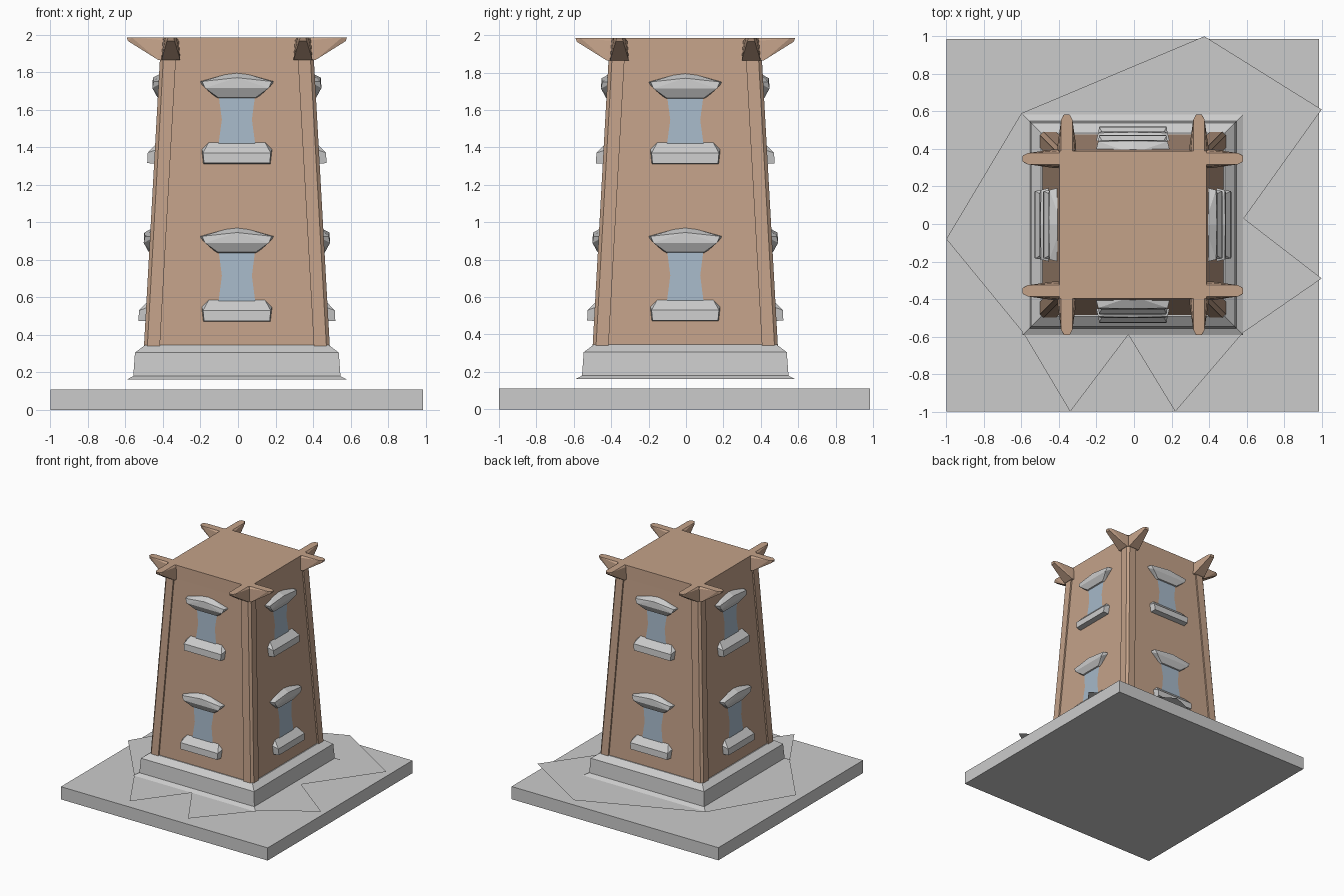
import bpy, bmesh, math
from mathutils import Vector, Matrix

if "Cube" in bpy.data.objects:
    bpy.data.objects.remove(bpy.data.objects["Cube"])

CX, CY = -0.006, -0.004   # tower axis


def material(name, rgb):
    m = bpy.data.materials.new(name)
    m.diffuse_color = (*rgb, 1)
    m.use_nodes = True
    m.node_tree.nodes["Principled BSDF"].inputs["Base Color"].default_value = m.diffuse_color
    return m


BROWN = material("clay", (0.55, 0.36, 0.25))
BLUE = material("glass", (0.38, 0.48, 0.58))


def finish(name, bm, mat=None):
    bmesh.ops.recalc_face_normals(bm, faces=bm.faces[:])
    me = bpy.data.meshes.new(name)
    bm.to_mesh(me)
    bm.free()
    ob = bpy.data.objects.new(name, me)
    bpy.context.collection.objects.link(ob)
    if mat:
        me.materials.append(mat)
    return ob


def hull(name, pts, mat=None):
    bm = bmesh.new()
    for p in pts:
        bm.verts.new(p)
    res = bmesh.ops.convex_hull(bm, input=bm.verts[:])
    junk = {g for g in res["geom_interior"] + res["geom_unused"]
            if isinstance(g, bmesh.types.BMVert)}
    bmesh.ops.delete(bm, geom=list(junk), context="VERTS")
    bmesh.ops.dissolve_limit(bm, angle_limit=0.02, verts=bm.verts[:], edges=bm.edges[:])
    return finish(name, bm, mat)


def square_loft(name, rings, mat=None):
    """Stack of square rings given as (half width, z)."""
    bm = bmesh.new()
    loops = [[bm.verts.new((CX + sx * h, CY + sy * h, z))
              for sx, sy in ((-1, -1), (1, -1), (1, 1), (-1, 1))] for h, z in rings]
    for a, b in zip(loops, loops[1:]):
        for i in range(4):
            j = (i + 1) % 4
            bm.faces.new((a[i], a[j], b[j], b[i]))
    bm.faces.new(loops[0])
    bm.faces.new(loops[-1])
    return finish(name, bm, mat)


def post_w(z):            # outer face of the corner posts
    return 0.495 - 0.085 * (z - 0.34) / 1.53


def wall_w(z):            # outer face of the walls
    return post_w(z) - 0.013


def side_point(side, u, d, z):
    """Point on a side: u across, d out from the wall, z up."""
    v = Matrix.Rotation(side * math.pi / 2, 3, "Z") @ Vector((u, -wall_w(z) - d, z))
    return (v.x + CX, v.y + CY, v.z)


# Ground slab
bm = bmesh.new()
bmesh.ops.create_cube(bm, size=1, matrix=Matrix.Translation((-0.0075, -0.0075, 0.055))
                      @ Matrix.Diagonal((1.985, 1.985, 0.11, 1)))
finish("ground_slab", bm)

# Thin jagged sheet around the foot
bm = bmesh.new()
outline = [(-0.6, 0.59), (-1, -0.08), (-0.59, -0.58), (-0.34, -1), (-0.03, -0.59), (0.22, -1),
           (0.58, -0.58), (1, -0.29), (0.585, 0.03), (1, 0.61), (0.375, 1)]
bm.faces.new([bm.verts.new((x, y, 0.16)) for x, y in outline])
finish("ground_sheet", bm)

# Stone plinth and tapering tower body
square_loft("plinth", [(0.588, 0.161), (0.552, 0.18), (0.543, 0.305), (0.49, 0.345)])
square_loft("tower_body", [(wall_w(0.32), 0.32), (wall_w(1.87), 1.87), (0.392, 1.985)], BROWN)

# Corner posts with a chamfered outer edge
for sx in (-1, 1):
    for sy in (-1, 1):
        pts = []
        for z in (0.32, 1.9):
            w, t, c = post_w(z), 0.085, 0.018
            for a, b in ((w - t, w - t), (w, w - t), (w, w - c), (w - c, w), (w - t, w)):
                pts.append((CX + sx * a, CY + sy * b, z))
        hull("corner_post", pts, BROWN)

# Windows: sill, glass and peaked lintel, two per side
for side in range(4):
    for z0, top in ((0.47, 0.83), (1.31, 1.655)):
        sill = [(s * u, d, z0 + z) for s in (-1, 1) for u, d, z in
                ((0.18, -0.02, 0), (0.175, 0.05, 0.005), (0.18, 0.05, 0.06),
                 (0.19, -0.02, 0.085), (0.15, 0.0, 0.115))]
        hull("window_sill", [side_point(side, *p) for p in sill])
        lintel = [(s * u, d, top + z) for s in (-1, 1) for u, d, z in
                  ((0.1, -0.02, 0), (0.2, -0.02, 0.095), (0.1, 0.015, 0.01),
                   (0.17, 0.045, 0.06), (0.185, 0.04, 0.095), (0.0, 0.045, 0.115),
                   (0.0, -0.02, 0.15))]
        hull("window_lintel", [side_point(side, *p) for p in lintel])
        bm = bmesh.new()
        lo, hi = z0 + 0.09, top + 0.04
        rows = [[bm.verts.new(side_point(side, s * u, 0.004, z)) for s in (-1, 0, 1)]
                for u, z in ((0.1, lo), (0.08, (lo + hi) / 2), (0.1, hi))]
        for a, b in zip(rows, rows[1:]):
            for i in range(2):
                bm.faces.new((a[i], a[i + 1], b[i + 1], b[i]))
        finish("window_glass", bm, BLUE)

# Tapered beam ends crossing at the roof corners
for side in range(4):
    rot = Matrix.Rotation(side * math.pi / 2, 3, "Z")
    for s in (-1, 1):
        c = s * 0.352
        pts = [(c + e * u, -y, z) for e in (-1, 1) for u, y, z in
               ((0.03, 0.34, 1.985), (0.03, 0.56, 1.985), (0.015, 0.587, 1.985),
                (0.02, 0.58, 1.965), (0.05, 0.42, 1.865), (0.05, 0.36, 1.865),
                (0.042, 0.40, 1.97))]
        pts = [rot @ Vector(p) for p in pts]
        hull("beam_end", [(p.x + CX, p.y + CY, p.z) for p in pts], BROWN)
